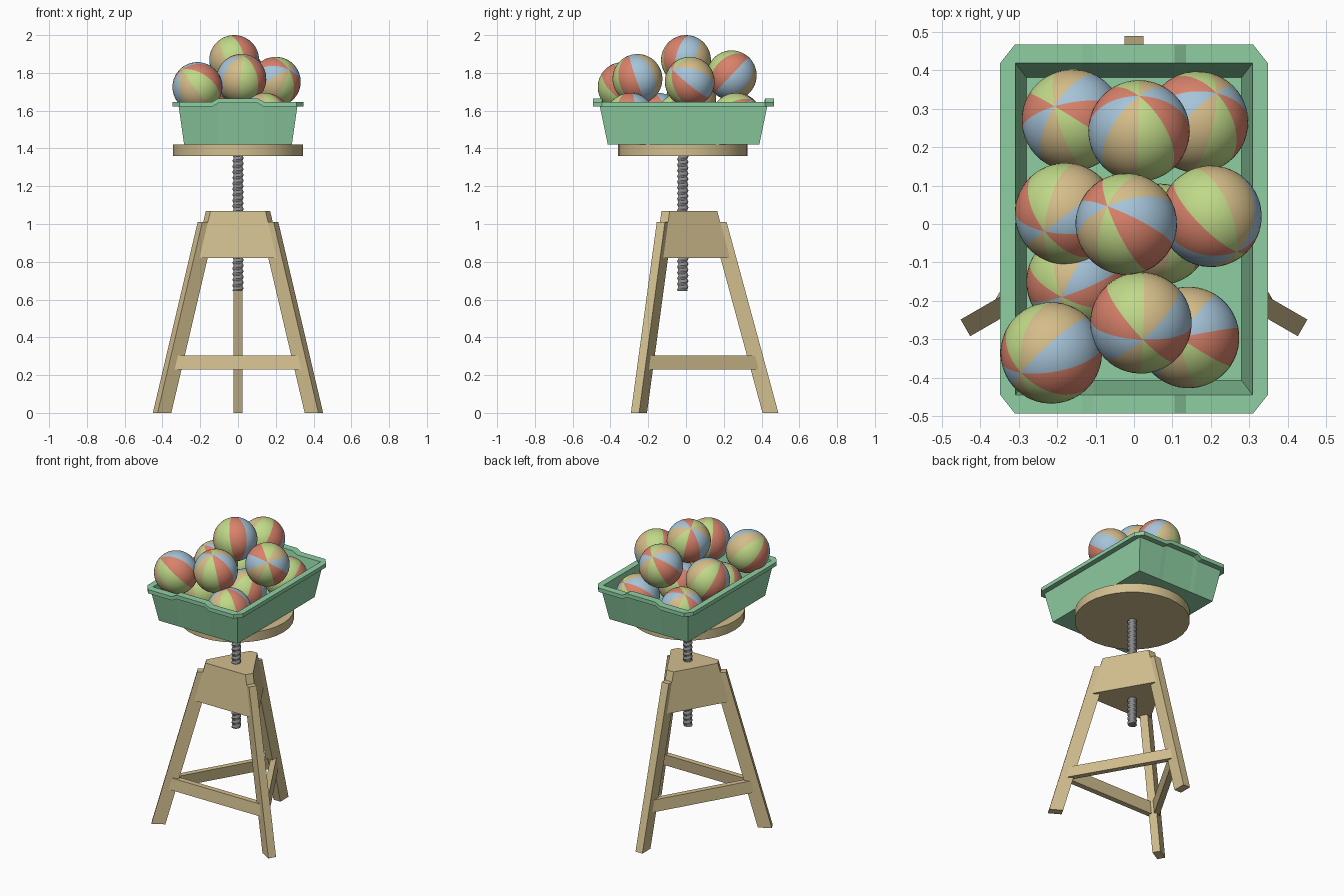
import bpy, bmesh, math
from mathutils import Vector, Matrix

if "Cube" in bpy.data.objects:
    bpy.data.objects.remove(bpy.data.objects["Cube"])

CY = -0.017          # stool axis in y
W = 0.025            # half width of a leg
SLOPE = 0.271        # inward lean of the legs


def material(name, rgb):
    m = bpy.data.materials.new(name)
    lin = [((c / 255 + 0.055) / 1.055) ** 2.4 for c in rgb]
    m.diffuse_color = (*lin, 1)
    m.use_nodes = True
    m.node_tree.nodes["Principled BSDF"].inputs["Base Color"].default_value = m.diffuse_color
    return m


WOOD = material("pale wood", (210, 191, 143))
STEEL = material("grey steel", (140, 140, 142))
GREEN = material("tray green", (143, 207, 163))
BALL = [material("ball red", (217, 130, 107)), material("ball blue", (166, 196, 217)),
        material("ball tan", (213, 189, 138)), material("ball green", (192, 217, 136))]


def finish(bm, name, mats, smooth=None):
    me = bpy.data.meshes.new(name)
    bm.to_mesh(me)
    bm.free()
    for m in mats:
        me.materials.append(m)
    ob = bpy.data.objects.new(name, me)
    bpy.context.collection.objects.link(ob)
    if smooth:
        bpy.ops.object.select_all(action='DESELECT')
        ob.select_set(True)
        bpy.context.view_layer.objects.active = ob
        bpy.ops.object.shade_smooth_by_angle(angle=math.radians(smooth))
    return ob


def loft(name, rings, mat, smooth=None):
    """Skin a stack of equal rings and cap both ends."""
    bm = bmesh.new()
    vs = [[bm.verts.new(p) for p in r] for r in rings]
    n = len(vs[0])
    for a, b in zip(vs, vs[1:]):
        for i in range(n):
            j = (i + 1) % n
            bm.faces.new((a[i], a[j], b[j], b[i]))
    bm.faces.new(vs[0][::-1])
    bm.faces.new(vs[-1])
    bmesh.ops.remove_doubles(bm, verts=bm.verts, dist=1e-4)
    bmesh.ops.recalc_face_normals(bm, faces=bm.faces)
    return finish(bm, name, [mat], smooth)


def polar(deg, r, t, z):
    """Point at radius r and sideways offset t from the stool axis."""
    a = math.radians(deg)
    return Vector((r * math.cos(a) - t * math.sin(a),
                   r * math.sin(a) + t * math.cos(a) + CY, z))


def circle(r, z, n):
    return [polar(360 * i / n, r, 0, z) for i in range(n)]


# Three leaning legs and the stretchers between them
LEGS = {"back": 90, "front_left": 210, "front_right": 330}
for label, a in LEGS.items():
    rings = []
    for z in (0, 1.01):
        ri, ro = 0.422 - SLOPE * z, 0.506 - SLOPE * z
        rings.append([polar(a, ri, -W, z), polar(a, ro, -W, z),
                      polar(a, ro, W, z), polar(a, ri, W, z)])
    loft(label + "_leg", rings, WOOD)
    rings = []
    inward = Vector((-math.cos(math.radians(a + 60)), -math.sin(math.radians(a + 60)), 0)) * 0.035
    for z in (0.23, 0.305):
        r = 0.464 - SLOPE * z
        p, q = polar(a, r, W, z), polar(a + 120, r, -W, z)
        rings.append([p, q, q + inward, p + inward])
    loft(label + "_stretcher", rings, WOOD)

# Tapered three-sided block that holds the legs
loft("leg_block", [[polar(a, r, t, z) for a in LEGS.values() for t in (-W, W)]
                   for r, z in ((0.25, 0.82), (0.182, 1.07))], WOOD)

# Threaded screw: helical ridge on a shaft
N, PITCH, Z0, Z1 = 16, 0.03, 0.645, 1.365
rings = []
for k in range(97):
    z = Z0 + (Z1 - Z0) * k / 96
    ring = []
    for i in range(N):
        ph = ((z - Z0) / PITCH - i / N) % 1
        ring.append(polar(360 * i / N, 0.023 + 0.007 * (1 - abs(2 * ph - 1)), 0, z))
    rings.append(ring)
loft("screw", rings, STEEL)

# Round seat
loft("seat", [circle(0.343, 1.36, 32), circle(0.343, 1.42, 32)], WOOD, 30)


# Tray: walls, chamfered rim and raised handles at both ends
def tray_ring(hx, hy, cx, cy, z, lift):
    front = [(-hx + cx, 0), (-0.135, 0), (-0.105, lift), (0.105, lift), (0.135, 0), (hx - cx, 0)]
    pts = [(x, -hy, z + d) for x, d in front]
    pts += [(hx, -hy + cy, z), (hx, hy - cy, z)]
    pts += [(-x, hy, z + d) for x, d in front]
    pts += [(-hx, hy - cy, z), (-hx, -hy + cy, z)]
    return [(x, y - 0.013, h) for x, y, h in pts]


loft("tray", [tray_ring(0.285, 0.401, 0, 0, 1.42, 0),
              tray_ring(0.314, 0.443, 0, 0, 1.622, 0.018),
              tray_ring(0.348, 0.479, 0.038, 0.048, 1.622, 0.018),
              tray_ring(0.348, 0.479, 0.038, 0.048, 1.647, 0.018),
              tray_ring(0.308, 0.431, 0, 0, 1.647, 0.018),
              tray_ring(0.280, 0.394, 0, 0, 1.43, 0)], GREEN)

# Beach balls: centre, pole direction, direction of a red wedge
BALLS = [
    ((-0.02, 0.0, 1.868), (-0.37, 0.35, 0.86), (1, -1, 0)),
    ((0.018, -0.257, 1.768), (0.04, -0.33, 0.94), (1, -0.5, 0)),
    ((-0.215, -0.335, 1.725), (-0.59, -0.39, 0.70), (1, -0.2, 0)),
    ((0.013, 0.242, 1.787), (0, 0.69, 0.73), (1, -0.6, 0)),
    ((0.20, 0.02, 1.753), (0.51, -0.70, 0.5), (-1, 0.6, 0)),
    ((-0.178, 0.027, 1.665), (-0.41, -0.35, 0.84), (1, -0.5, 0)),
    ((-0.16, 0.27, 1.562), (-0.35, 0.27, 0.89), (1, -0.2, 0)),
    ((0.165, 0.265, 1.562), (0.37, 0.57, 0.73), (1, -0.5, 0)),
    ((0.142, -0.295, 1.562), (-0.18, 0, 0.98), (1, -0.2, 0)),
    ((-0.148, -0.15, 1.562), (-0.3, -0.3, 0.9), (1, 0, 0)),
    ((0.066, -0.027, 1.562), (0.3, 0.2, 0.9), (1, -0.5, 0)),
]
for k, (centre, pole, red) in enumerate(BALLS):
    bm = bmesh.new()
    bmesh.ops.create_uvsphere(bm, u_segments=48, v_segments=24, radius=0.132)
    for f in bm.faces:
        c = f.calc_center_median()
        f.material_index = round(math.atan2(c.y, c.x) / (math.pi / 4)) % 4
    zax = Vector(pole).normalized()
    xax = Vector(red)
    xax = (xax - zax * xax.dot(zax)).normalized()
    rot = Matrix((xax, zax.cross(xax), zax)).transposed().to_4x4()
    bm.transform(Matrix.Translation(centre) @ rot)
    finish(bm, "ball_%d" % (k + 1), BALL, 40)
